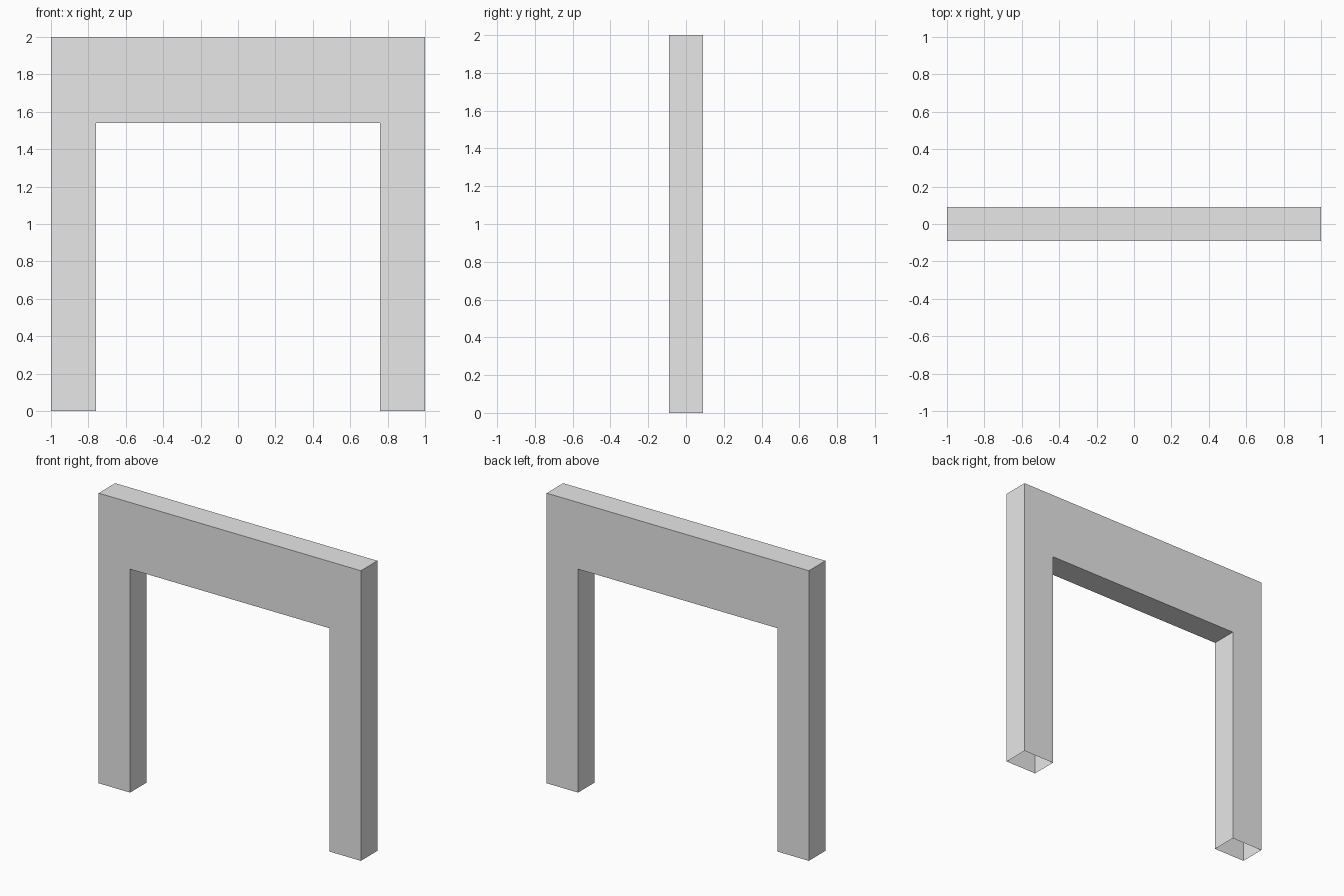
import bpy
import bmesh

cube = bpy.data.objects.get("Cube")
if cube:
    bpy.data.objects.remove(cube, do_unlink=True)

HALF_WIDTH, HALF_OPENING = 1.0, 0.76
HEIGHT, OPENING_HEIGHT = 2.0, 1.54
HALF_DEPTH = 0.09

# Plain grey material
grey = bpy.data.materials.new("light grey")
grey.use_nodes = True
colour = (0.8, 0.8, 0.8, 1)
grey.diffuse_color = colour
grey.node_tree.nodes["Principled BSDF"].inputs["Base Color"].default_value = colour

# Arch outline: right half, mirrored for the other side
half = [(HALF_OPENING, OPENING_HEIGHT), (HALF_OPENING, 0),
        (HALF_WIDTH, 0), (HALF_WIDTH, HEIGHT)]
outline = half + [(-x, z) for x, z in reversed(half)]

bm = bmesh.new()
front = bm.faces.new([bm.verts.new((x, -HALF_DEPTH, z)) for x, z in outline])
back = bmesh.ops.extrude_face_region(bm, geom=[front], use_keep_orig=True)
bmesh.ops.translate(bm, vec=(0, 2 * HALF_DEPTH, 0),
                    verts=[v for v in back["geom"] if isinstance(v, bmesh.types.BMVert)])
bmesh.ops.recalc_face_normals(bm, faces=bm.faces[:])

# The hollow legs are open at the ground
feet = [f for f in bm.faces if all(v.co.z < 0.01 for v in f.verts)]
bmesh.ops.delete(bm, geom=feet, context='FACES_ONLY')

mesh = bpy.data.meshes.new("door_frame")
bm.to_mesh(mesh)
bm.free()
mesh.materials.append(grey)
bpy.context.collection.objects.link(bpy.data.objects.new("door_frame", mesh))
